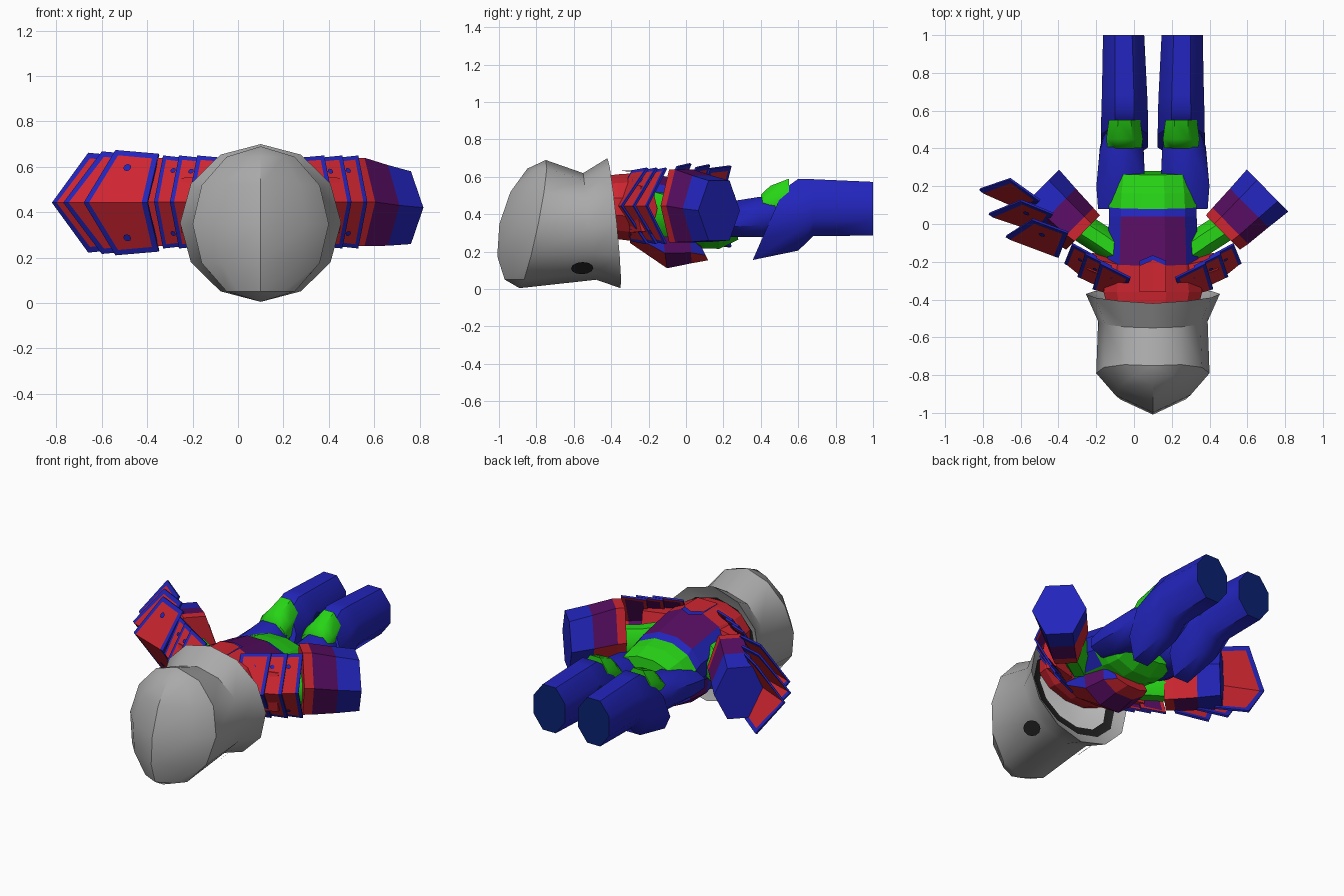
import bpy, bmesh, math
from mathutils import Vector as V

if "Cube" in bpy.data.objects:
    bpy.data.objects.remove(bpy.data.objects["Cube"])

CX = 0.1  # the body's mirror line
COLORS = {
    "grey": (.40, .40, .40), "black": (.016, .016, .016), "pale": (.8, .8, .8),
    "blue": (.016, .018, .50), "navy": (.003, .016, .17), "red": (.62, .019, .03),
    "purple": (.095, .004, .12), "green": (.02, .66, .008)}
MATS = {}
for n, c in COLORS.items():
    MATS[n] = bpy.data.materials.new(n)
    MATS[n].diffuse_color = (*c, 1)


def finish(bm, name, mats, normals=True, smooth=None):
    if normals:
        bmesh.ops.remove_doubles(bm, verts=bm.verts, dist=.0005)
        bmesh.ops.recalc_face_normals(bm, faces=bm.faces)
    me = bpy.data.meshes.new(name)
    bm.to_mesh(me)
    bm.free()
    ob = bpy.data.objects.new(name, me)
    bpy.context.collection.objects.link(ob)
    for m in mats:
        me.materials.append(MATS[m])
    if smooth:
        me.polygons.foreach_set("use_smooth", [True] * len(me.polygons))
        me.set_sharp_from_angle(angle=math.radians(smooth))
    return ob


def loft(name, rings, bands, n=8, start=0.5, caps=None, smooth=None, rule=None):
    """Rings are (centre, side vector, up vector, bulge along y); bands name a colour per gap.
    The rule may swap a face's colour: rule(colour, index around, normal z)."""
    caps = caps or (bands[0], bands[-1])
    names = list(COLORS)
    bm = bmesh.new()
    rows = []
    for c, s, u, *bulge in rings:
        b = V((0, bulge[0] if bulge else 0, 0))
        angs = [2 * math.pi * (i + start) / n for i in range(n)]
        rows.append([bm.verts.new(V(c) + V(s) * math.cos(a) + V(u) * math.sin(a) + b * abs(math.cos(a)))
                     for a in angs])
    for k, b in enumerate(bands):
        for i in range(n):
            j = (i + 1) % n
            f = bm.faces.new((rows[k][i], rows[k][j], rows[k + 1][j], rows[k + 1][i]))
            out = f.calc_center_median() - V(rings[k][0])
            f.normal_update()
            nz = math.copysign(f.normal.z, out.z)
            f.material_index = names.index(rule(b, i, nz) if rule else b)
    for row, b in ((rows[0], caps[0]), (rows[-1], caps[1])):
        if b:
            bm.faces.new(row).material_index = names.index(b)
    return finish(bm, name, names, smooth=smooth)


def slant(cx, rx, top, bot, bulge=0):
    """Ring facing along y, from a top (y, z) to a bottom (y, z)."""
    t, b = V((cx, *top)), V((cx, *bot))
    return (t + b) / 2, (rx, 0, 0), (t - b) / 2, bulge


def disc(name, loc, normal, rx, ry, mat, n=12):
    bm = bmesh.new()
    bmesh.ops.create_circle(bm, cap_ends=True, segments=n, radius=1)
    q = V(normal).to_track_quat('Z', 'Y')
    for v in bm.verts:
        v.co = V(loc) + q @ V((v.co.x * rx, v.co.y * ry, 0))
    return finish(bm, name, [mat], False)


def scale_plate(name, tip_in, tip_out, top_in, top_out, zc, h, s=1, border=.026, rivet=.018, lining=0):
    """Folded armour scale: blue border, red inset panels and blue rivets."""
    P = lambda p, z: V((CX + s * p[0], p[1], z))
    bm = bmesh.new()
    inn = [bm.verts.new(P(p, z)) for p, z in ((top_in, zc + h * .93), (tip_in, zc), (top_in, zc - h * .93))]
    out = [bm.verts.new(P(p, z)) for p, z in ((top_out, zc + h), (tip_out, zc), (top_out, zc - h))]
    for i in (0, 1):
        bm.faces.new((inn[i], inn[i + 1], out[i + 1], out[i]))
    bm.normal_update()
    for f in bm.faces:
        f.material_index = 1
        if f.normal.dot(V((s, -1, 0))) < 0:
            f.normal_flip()
    bm.normal_update()
    spots = []
    for f in bm.faces:
        up = 1 if f.normal.z > 0 else -1
        spots.append((f.calc_center_median() + V((0, 0, .22 * h * up)), f.normal.copy()))
    tip = inn[1].co.copy()
    ring = bmesh.ops.inset_region(bm, faces=list(bm.faces), thickness=border,
                                  use_boundary=True, use_even_offset=True)["faces"]
    for f in ring:
        f.material_index = 0
    ob = finish(bm, name, ["blue", "red", "purple"], False)
    m = ob.modifiers.new("thickness", 'SOLIDIFY')
    m.thickness = .012
    m.material_offset = lining
    for i, (p, nrm) in enumerate(spots):
        p = p - nrm * (p - tip).dot(nrm)  # slide the rivet onto the panel
        disc(f"{name}_rivet_{i}", p + nrm * .007, nrm, rivet, rivet, "blue", 8)


# Helmet: meridians meet at a crest and a chin point, flared hem, dark neck rim
loft("helmet", [
    slant(CX, 0, (-.75, .69), (-.89, .005), -.178),
    slant(CX, .20, (-.75, .69), (-.89, .005), -.085),
    slant(CX, .30, (-.75, .69), (-.89, .005), .03),
    slant(CX, .29, (-.55, .62), (-.48, .05)),
    slant(CX, .355, (-.42, .70), (-.35, .005), .015),
    slant(CX, .30, (-.45, .62), (-.38, .07)),
    slant(CX, .245, (-.46, .585), (-.39, .12))],
    ["grey"] * 5 + ["black"], n=12, start=0, caps=(None, "pale"), smooth=32)


# Torso and hips: blue flanks on the purple waist, green belly
def torso_rule(c, i, nz):
    if c == "purple" and abs(nz) < .68:
        return "blue"
    return "green" if c in ("blue", "purple") and nz < -.5 else c


loft("torso", [
    slant(CX, .23, (-.53, .60), (-.49, .30)),
    slant(CX, .27, (-.36, .62), (-.36, .26)),
    slant(CX, .25, (-.22, .63), (-.20, .24)),
    slant(CX, .24, (.04, .58), (.04, .22)),
    slant(CX, .24, (.08, .555), (.10, .21)),
    slant(CX, .235, (.16, .54), (.18, .21)),
    slant(CX, .22, (.26, .51), (.28, .26))],
    ["red", "red", "purple", "blue", "green", "green"], n=12, rule=torso_rule)

# Red chevron with blue edging across the upper back
for nm, mat, grow, z in (("back_edging", "blue", .025, .632), ("back_chevron", "red", 0, .636)):
    bm = bmesh.new()
    for s in (-1, 1):
        pts = [(0, -.36), (s * .07, -.36), (s * .07, -.22 + grow), (0, -.19 + grow)]
        bm.faces.new([bm.verts.new((CX + x, y, z - .19 * max(0, y + .22))) for x, y in pts][::s])
    finish(bm, nm, [mat], False)

# Chest armour under the body
loft("chest_armour", [
    slant(CX, .19, (-.30, .42), (-.30, .24)),
    slant(CX, .18, (-.14, .40), (-.10, .10)),
    slant(CX, .16, (.02, .34), (.03, .13)),
    slant(CX, .12, (.07, .25), (.12, .15))], ["red", "purple", "red"],
    rule=lambda c, i, nz: "blue" if c == "red" and abs(nz) < .3 else c)

for s, side in ((-1, "left"), (1, "right")):
    X = lambda d: CX + s * d

    # Eye on the underside of the helmet
    disc(f"{side}_eye", (X(.197), -.555, .112), (s * .69, .065, -.72), .06, .047, "black")

    # Legs
    loft(f"{side}_thigh", [
        slant(X(.17), .13, (.08, .43), (.08, .29)),
        slant(X(.17), .14, (.20, .47), (.20, .27)),
        slant(X(.165), .125, (.38, .50), (.42, .27)),
        slant(X(.16), .10, (.46, .50), (.52, .30))], ["blue"] * 3, smooth=50)
    loft(f"{side}_knee", [
        slant(X(.15), .098, (.40, .51), (.41, .34)),
        slant(X(.15), .105, (.45, .56), (.45, .34)),
        slant(X(.15), .090, (.55, .60), (.55, .34))], ["green"] * 2, smooth=50)
    loft(f"{side}_shin", [
        slant(X(.15), .135, (.53, .55), (.35, .14)),
        slant(X(.15), .133, (.60, .605), (.60, .19)),
        slant(X(.15), .13, (.68, .60), (.68, .27)),
        slant(X(.155), .118, (1, .585), (1, .275))], ["blue"] * 3, caps=("blue", "navy"), smooth=50)
    disc(f"{side}_shin_patch", (X(.15 + .114), .965, .43), (s, .03, 0), .035, .03, "navy", 8)
    disc(f"{side}_calf_patch", (X(.15 - .124), .68, .44), (-s, 0, 0), .04, .05, "navy", 8)

    # Arms: shoulder, upper arm, forearm gauntlet with red inner side
    along = lambda d, y, z, rx, rz, ax=.7, ay=-.71: ((X(d), y, z), (s * ax * rx, ay * rx, 0), (0, 0, rz))
    loft(f"{side}_shoulder", [along(.14, -.27, .43, .09, .15, .3, -.95),
                              along(.34, -.21, .43, .06, .14, .3, -.95)], ["red"], n=6, start=0)
    loft(f"{side}_upper_arm", [along(.18, -.15, .40, .08, .13),
                               along(.28, -.08, .39, .085, .12),
                               along(.42, .01, .39, .085, .12)], ["green"] * 2, smooth=50)
    loft(f"{side}_gauntlet", [along(.37, -.045, .445, .128, .225),
                              along(.41, -.01, .445, .135, .225),
                              along(.51, .085, .43, .145, .205),
                              along(.607, .177, .42, .157, .185)],
         ["red", "purple", "blue"], n=6, start=0,
         rule=lambda c, i, nz: "red" if c == "purple" and i == 3 else c)

    # Layered shoulder guards: inner tip, outer tip, inner top, outer top
    for i, p in enumerate((
            ((.36, -.29), (.47, -.21), (.30, -.18), (.43, -.11)),
            ((.27, -.34), (.40, -.28), (.22, -.23), (.36, -.16)),
            ((.16, -.39), (.32, -.345), (.12, -.29), (.28, -.21)))):
        scale_plate(f"{side}_shoulder_guard_{i}", *p, .445, .205, s, .02, .013, 1)

# Three overlapping scales on the left forearm: inner tip, outer tip, inner top, outer top
for i, p in enumerate((
        ((.50, -.18), (.78, -.07), (.45, -.05), (.64, .02)),
        ((.60, -.05), (.87, .05), (.53, .05), (.70, .12)),
        ((.68, .06), (.92, .18), (.60, .12), (.76, .235)))):
    scale_plate(f"forearm_scale_{i}", *p, .442, .232 - .006 * i, -1)

for m in bpy.data.materials:
    if m.users and not m.is_grease_pencil:
        m.use_nodes = True
        m.node_tree.nodes["Principled BSDF"].inputs["Base Color"].default_value = m.diffuse_color
